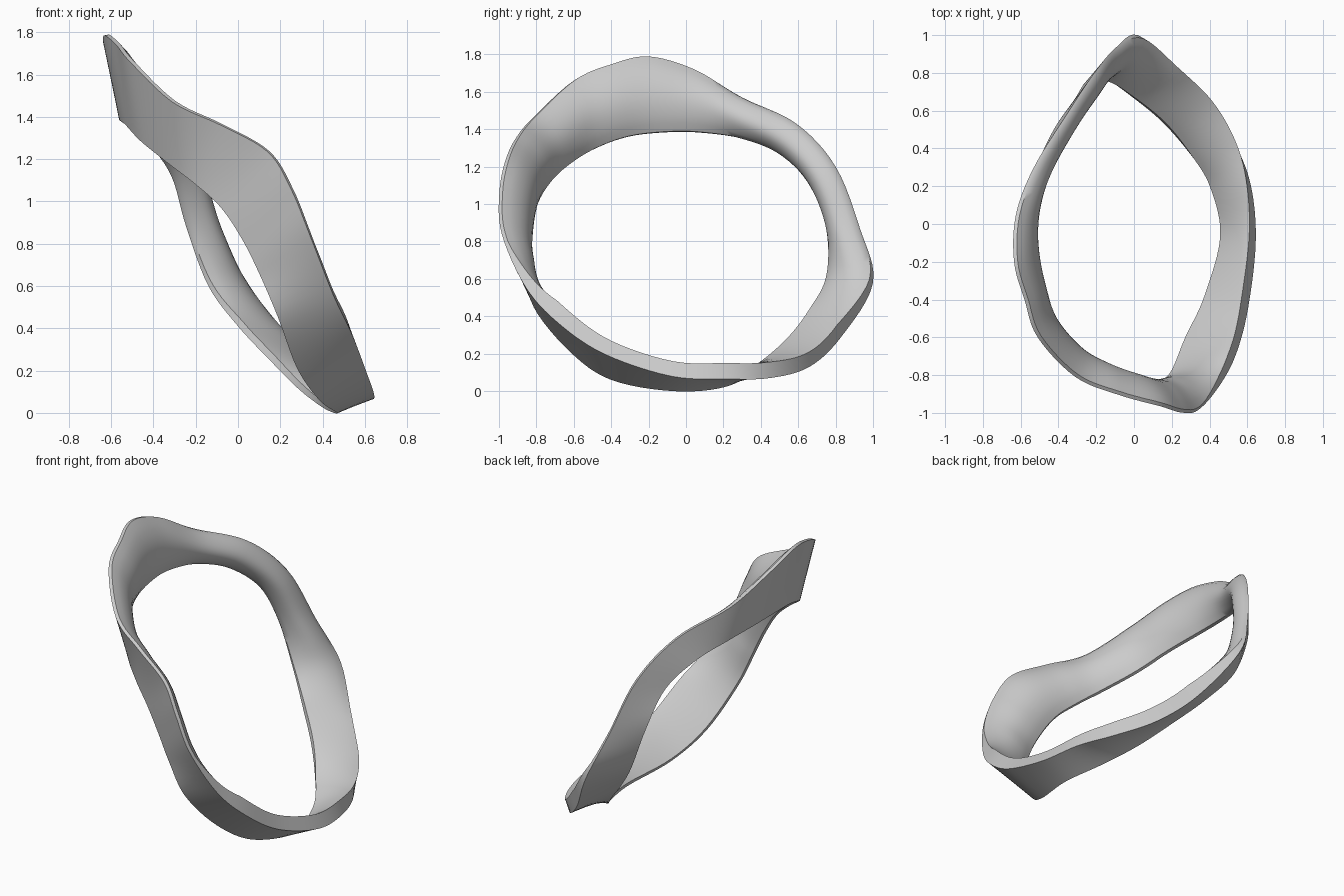
import bpy, bmesh
from math import sin, pi
from mathutils import Vector

if "Cube" in bpy.data.objects:
    bpy.data.objects.remove(bpy.data.objects["Cube"])

# Twisting band: upper/outer edge (x,y,z) then lower/inner edge (x,y,z) of the outer face
STATIONS = [
    (-.635, -.20, 1.785, -.56, -.08, 1.385),
    (-.58, -.40, 1.745, -.53, -.31, 1.36),
    (-.51, -.60, 1.66, -.46, -.51, 1.285),
    (-.31, -.81, 1.47, -.33, -.67, 1.18),
    (-.08, -.905, 1.36, -.20, -.765, 1.08),
    (.14, -.965, 1.235, -.08, -.82, .97),
    (.25, -.998, 1.06, .02, -.845, .82),
    (.34, -.985, .84, .10, -.85, .66),
    (.45, -.86, .56, .19, -.815, .45),
    (.54, -.69, .37, .28, -.62, .21),
    (.605, -.44, .20, .385, -.40, .06),
    (.645, -.08, .08, .47, -.07, 0),
    (.615, .22, .065, .41, .20, .02),
    (.52, .45, .07, .29, .38, .11),
    (.37, .66, .13, .15, .54, .25),
    (.20, .83, .29, 0, .665, .41),
    (.02, 1.0, .58, -.14, .76, .60),
    (-.10, .93, .87, -.245, .76, .88),
    (-.21, .80, 1.20, -.315, .66, 1.12),
    (-.35, .59, 1.43, -.425, .50, 1.275),
    (-.53, .30, 1.57, -.515, .30, 1.35),
    (-.625, .05, 1.715, -.555, .10, 1.38),
]
STEPS, ACROSS = 6, 10
RIM, DOME = 0.02, 0.09


def smooth_loop(points):
    """Closed Catmull-Rom curve through the points."""
    out, n = [], len(points)
    for i in range(n):
        p0, p1, p2, p3 = (points[(i + k) % n] for k in (-1, 0, 1, 2))
        for s in range(STEPS):
            t = s / STEPS
            out.append(0.5 * (2 * p1 + (p2 - p0) * t
                              + (2 * p0 - 5 * p1 + 4 * p2 - p3) * t * t
                              + (3 * p1 - p0 - 3 * p2 + p3) * t ** 3))
    return out


def thickness(u, z):
    """Domed inside on the upper part, wedge with a thick outer rim at the bottom."""
    dome = RIM + (DOME - RIM) * max(0.0, sin(pi * u)) ** 0.8
    wedge = 0.088 - 0.055 * u ** 1.5
    w = min(1.0, max(0.0, (0.7 - z) / 0.35))
    return dome + (wedge - dome) * w


edge_a = smooth_loop([Vector(s[:3]) for s in STATIONS])
edge_b = smooth_loop([Vector(s[3:]) for s in STATIONS])
mid = [(a + b) / 2 for a, b in zip(edge_a, edge_b)]
count = len(mid)

# Section at each step: flat outside, shaped inside
bm = bmesh.new()
rings = []
for i, (a, b) in enumerate(zip(edge_a, edge_b)):
    tangent = mid[(i + 4) % count] - mid[i - 4]
    inward = (a - b).cross(tangent).normalized()
    outer, inner = [], []
    for k in range(ACROSS + 1):
        p = a.lerp(b, k / ACROSS)
        outer.append(p)
        inner.append(p + inward * thickness(k / ACROSS, mid[i].z))
    rings.append([bm.verts.new(p) for p in outer + inner[::-1]])

# Join the sections into a closed loop
m = len(rings[0])
for i in range(count):
    r, q = rings[i], rings[(i + 1) % count]
    for k in range(m):
        j = (k + 1) % m
        bm.faces.new((r[k], r[j], q[j], q[k]))
bmesh.ops.recalc_face_normals(bm, faces=bm.faces[:])

mesh = bpy.data.meshes.new("twisted_band")
bm.to_mesh(mesh)
bm.free()
band = bpy.data.objects.new("twisted_band", mesh)
bpy.context.collection.objects.link(band)

bpy.context.view_layer.objects.active = band
band.select_set(True)
bpy.ops.object.shade_smooth_by_angle(angle=0.7)
